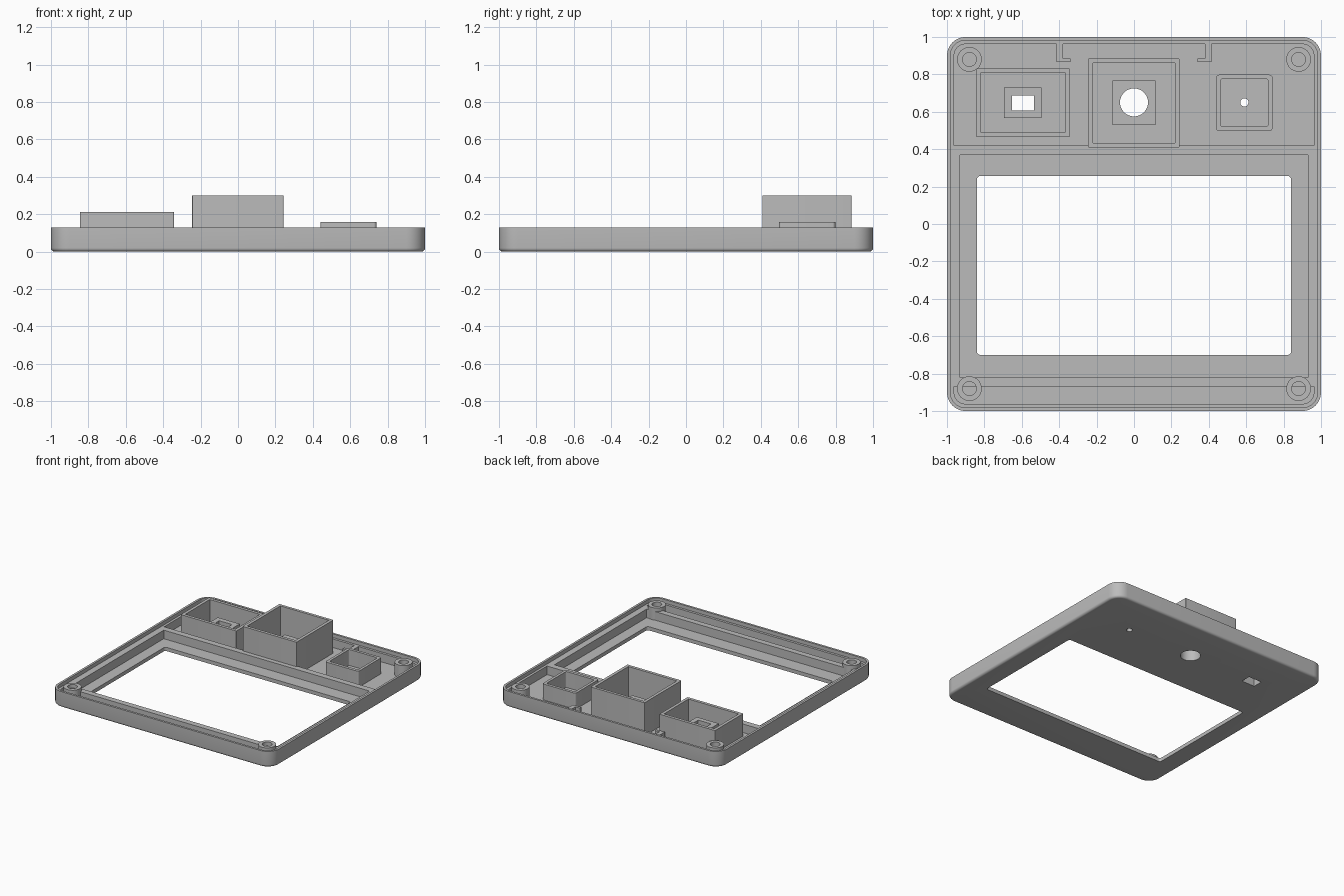
import bpy, bmesh, math

if "Cube" in bpy.data.objects:
    bpy.data.objects.remove(bpy.data.objects["Cube"])

FLOOR, STEP, RIM = 0.03, 0.10, 0.13

grey = bpy.data.materials.new("plain grey")
grey.diffuse_color = (0.5, 0.5, 0.5, 1)
grey.use_nodes = True
grey.node_tree.nodes["Principled BSDF"].inputs["Base Color"].default_value = grey.diffuse_color


def rrect(x0, x1, y0, y1, r=0.0, r_low=None, n=8):
    """Counter-clockwise rounded rectangle; r_low is the radius of the -y corners."""
    lo = r if r_low is None else r_low
    corners = [(x1 - r, y1 - r, r, 0), (x0 + r, y1 - r, r, 1),
               (x0 + lo, y0 + lo, lo, 2), (x1 - lo, y0 + lo, lo, 3)]
    return [(cx + q * math.cos((k + i / n) * math.pi / 2),
             cy + q * math.sin((k + i / n) * math.pi / 2))
            for cx, cy, q, k in corners for i in range(n + 1)]


def circle(x, y, r):
    return rrect(x - r, x + r, y - r, y + r, r)


def loft(name, rings, closed=False):
    """Skin a list of (outline, z); capped at both ends or closed into a tube."""
    bm = bmesh.new()
    loops = [[bm.verts.new((x, y, z)) for x, y in pts] for pts, z in rings]
    pairs = list(zip(loops, loops[1:]))
    if closed:
        pairs.append((loops[-1], loops[0]))
    else:
        bm.faces.new(loops[0][::-1])
        bm.faces.new(loops[-1])
    for a, b in pairs:
        for i in range(len(a)):
            j = (i + 1) % len(a)
            bm.faces.new((a[i], a[j], b[j], b[i]))
    bmesh.ops.remove_doubles(bm, verts=bm.verts, dist=1e-5)
    bmesh.ops.recalc_face_normals(bm, faces=bm.faces)
    me = bpy.data.meshes.new(name)
    bm.to_mesh(me)
    bm.free()
    me.materials.append(grey)
    ob = bpy.data.objects.new(name, me)
    bpy.context.collection.objects.link(ob)
    return ob


def prism(name, pts, z0, z1):
    return loft(name, [(pts, z0), (pts, z1)])


def tube(name, outer, inner, z0, z1):
    return loft(name, [(outer, z0), (outer, z1), (inner, z1), (inner, z0)], True)


def cut(target, pts, z0, z1):
    cutter = prism("cutter", pts, z0, z1)
    cutter.hide_render = True
    mod = target.modifiers.new("cut", "BOOLEAN")
    mod.operation, mod.solver, mod.object = "DIFFERENCE", "EXACT", cutter
    bpy.context.view_layer.objects.active = target
    bpy.ops.object.modifier_apply(modifier=mod.name)
    bpy.data.objects.remove(cutter)


# Frame body: rounded slab with a softened bottom edge
rings = []
for i in range(6):
    a = i / 5 * math.pi / 2
    d = 0.02 * (1 - math.sin(a))
    rings.append((rrect(-1 + d, 1 - d, -1 + d, 1 - d, 0.1 - d), 0.02 * (1 - math.cos(a))))
rings.append((rrect(-1, 1, -1, 1, 0.1), RIM))
frame = loft("frame_body", rings)

# Stepped lip, upper compartment, lower channel, screen pocket
cut(frame, rrect(-0.982, 0.982, -0.982, 0.982, 0.082), STEP, 0.5)
cut(frame, rrect(-0.962, 0.962, 0.42, 0.962, 0.062, 0), FLOOR, 0.5)
cut(frame, rrect(-0.962, 0.962, -0.962, -0.868, 0, 0.062), FLOOR, 0.5)
cut(frame, rrect(-0.93, 0.93, -0.82, 0.37), FLOOR, 0.5)

# Openings through the floor
window = rrect(-0.84, 0.84, -0.70, 0.257, 0.02)
slot = rrect(-0.652, -0.535, 0.607, 0.688)
round_hole = circle(0, 0.65, 0.075)
pin_hole = circle(0.59, 0.65, 0.022)
for pts in (window, slot, round_hole, pin_hole):
    cut(frame, pts, -0.1, 0.5)

# Corner screw bosses
for sx, side in ((-1, "left"), (1, "right")):
    for sy, end in ((-1, "front"), (1, "back")):
        c = (sx * 0.88, sy * 0.88)
        tube(f"screw_boss_{end}_{side}", circle(*c, 0.066), circle(*c, 0.037), FLOOR, RIM)

# Component housings
tube("left_housing", rrect(-0.845, -0.342, 0.467, 0.832, 0.006),
     rrect(-0.82, -0.367, 0.492, 0.807), FLOOR, 0.213)
tube("middle_housing", rrect(-0.245, 0.243, 0.408, 0.885, 0.006),
     rrect(-0.22, 0.218, 0.433, 0.862), FLOOR, 0.30)
tube("right_housing", rrect(0.44, 0.74, 0.497, 0.798, 0.015),
     rrect(0.462, 0.718, 0.522, 0.775, 0.012), FLOOR, 0.16)

# Raised collars around the two larger openings
tube("slot_collar", rrect(-0.694, -0.495, 0.568, 0.73), slot, FLOOR, RIM)
tube("round_collar", rrect(-0.115, 0.115, 0.53, 0.768), round_hole, FLOOR, RIM)

# Mirrored L-shaped clips on the back wall
for s, side in ((-1, "left"), (1, "right")):
    pts = [(0.415, 0.963), (0.38, 0.963), (0.38, 0.886),
           (0.34, 0.886), (0.34, 0.865), (0.415, 0.865)]
    prism(f"clip_{side}", [(s * x, y) for x, y in pts], FLOOR, STEP)

# Smooth the rounded surfaces, keep edges sharp
bpy.ops.object.select_all(action="DESELECT")
for ob in bpy.context.collection.objects:
    ob.select_set(True)
bpy.context.view_layer.objects.active = frame
bpy.ops.object.shade_smooth_by_angle(angle=math.radians(30))
